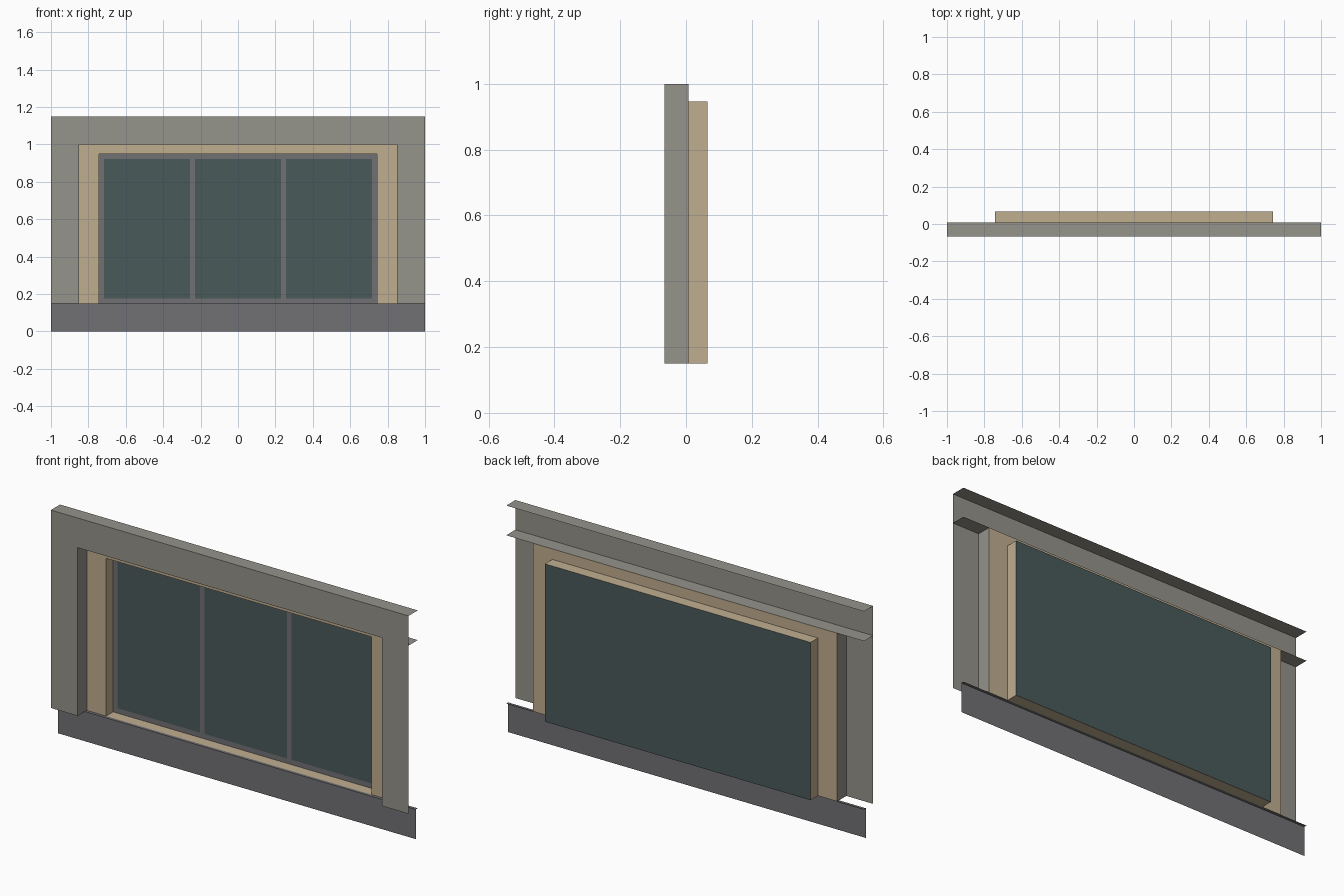
import bpy

cube = bpy.data.objects.get("Cube")
if cube:
    bpy.data.objects.remove(cube)


def material(name, rgb):
    mat = bpy.data.materials.new(name)
    mat.use_nodes = True
    linear = [((c / 255 + 0.055) / 1.055) ** 2.4 for c in rgb] + [1.0]
    mat.diffuse_color = linear
    mat.node_tree.nodes["Principled BSDF"].inputs["Base Color"].default_value = linear
    return mat


stone = material("warm grey stone", (149, 147, 139))
slate = material("dark grey", (113, 112, 115))
wood = material("tan lining", (192, 174, 144))
glass = material("dark teal glass", (74, 90, 90))

# Main depths and heights
FRONT, STEP, BACK = -0.066, 0.007, 0.066
SILL, TOP = 0.15, 1.15
OPEN_X, OPEN_Z = 0.85, 1.0      # outer opening
WIN_X, WIN_Z = 0.742, 0.947     # window recess


def build(name, polygons, mat):
    """One object from separate flat polygons."""
    verts, faces = [], []
    for poly in polygons:
        faces.append(range(len(verts), len(verts) + len(poly)))
        verts += poly
    mesh = bpy.data.meshes.new(name)
    mesh.from_pydata(verts, [], [list(f) for f in faces])
    mesh.materials.append(mat)
    obj = bpy.data.objects.new(name, mesh)
    bpy.context.collection.objects.link(obj)
    return obj


def upright(x0, x1, z0, z1, y):
    """Sheet facing the front."""
    return [(x0, y, z0), (x1, y, z0), (x1, y, z1), (x0, y, z1)]


def level(half, y0, y1, z, up=True):
    """Horizontal sheet across the width."""
    poly = [(-half, y0, z), (half, y0, z), (half, y1, z), (-half, y1, z)]
    return poly if up else poly[::-1]


def cheeks(half, y0, y1, z0, z1):
    """Pair of side sheets facing into the opening."""
    left = [(-half, y0, z0), (-half, y1, z0), (-half, y1, z1), (-half, y0, z1)]
    return [left, [(-x, y, z) for x, y, z in left[::-1]]]


def surround(outer_x, outer_z, inner_x, inner_z, y):
    """Flat sheet round the sides and top of an opening."""
    return [(x, y, z) for x, z in (
        (-outer_x, SILL), (-inner_x, SILL), (-inner_x, inner_z), (inner_x, inner_z),
        (inner_x, SILL), (outer_x, SILL), (outer_x, outer_z), (-outer_x, outer_z))]


# Outer wall surround with its top, soffit and reveals
build("wall_surround", [surround(1, TOP, OPEN_X, OPEN_Z, FRONT)], stone)
build("wall_top", [level(1, FRONT, STEP, TOP)], stone)
build("wall_soffit", [level(1, FRONT, STEP, OPEN_Z, up=False)], stone)
build("wall_reveals", cheeks(OPEN_X, FRONT, STEP, SILL, OPEN_Z), stone)

# Sill apron set back under the opening, with a narrow ledge
APRON = -0.008
build("sill_apron", [upright(-1, 1, 0, SILL, APRON)], slate)
build("sill_ledge", [level(1, APRON, STEP, SILL)], slate)

# Tan lining and window recess
build("lining_face", [surround(OPEN_X, OPEN_Z, WIN_X, WIN_Z, STEP)], wood)
build("window_recess", cheeks(WIN_X, STEP, BACK, SILL, WIN_Z)
      + [level(WIN_X, STEP, BACK, WIN_Z, up=False), level(WIN_X, STEP, BACK, SILL)], wood)

# Glass with flat frame bars on the front
build("window_glass", [upright(-WIN_X, WIN_X, SILL, WIN_Z, BACK)], glass)
BAR = 0.025
bar_y = BACK - 0.003
bars = [upright(-WIN_X, WIN_X, z, z + BAR, bar_y) for z in (SILL, WIN_Z - BAR)]
for i in range(4):
    x = -WIN_X + i * (2 * WIN_X - BAR) / 3
    bars.append(upright(x, x + BAR, SILL + BAR, WIN_Z - BAR, bar_y))
build("window_frame", bars, slate)
